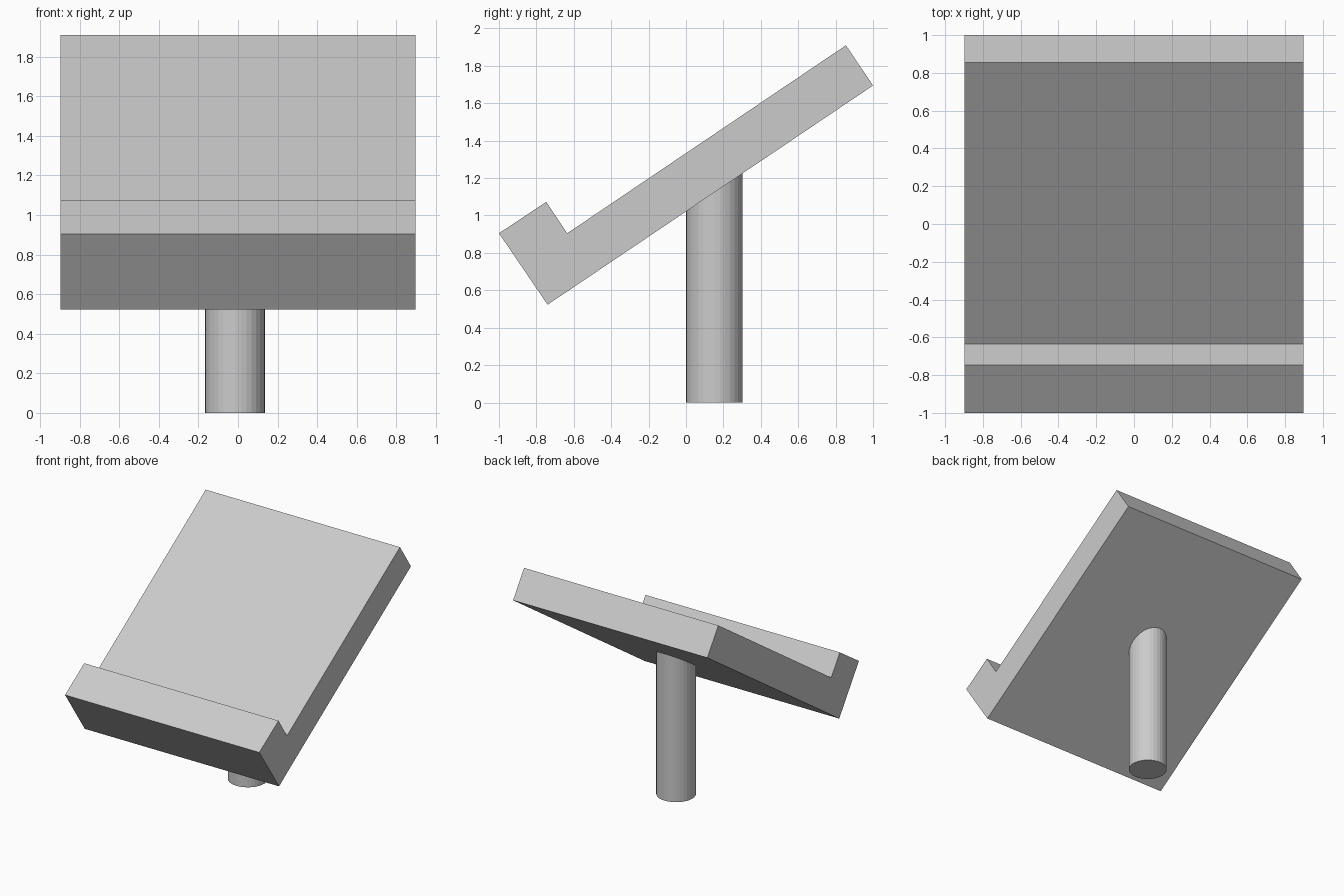
import bpy, bmesh

if "Cube" in bpy.data.objects:
    bpy.data.objects.remove(bpy.data.objects["Cube"])

HALF_W = 0.897
# Side profile (y, z) of the tilted board with its front lip
PROFILE = [(-1, 0.905), (-0.74, 0.523), (1, 1.695),
           (0.855, 1.91), (-0.635, 0.905), (-0.747, 1.073)]


def add_object(name, bm):
    bmesh.ops.recalc_face_normals(bm, faces=bm.faces)
    mesh = bpy.data.meshes.new(name)
    bm.to_mesh(mesh)
    bm.free()
    obj = bpy.data.objects.new(name, mesh)
    bpy.context.collection.objects.link(obj)
    return obj


# Sloped rest board: profile extruded across the width
bm = bmesh.new()
face = bm.faces.new([bm.verts.new((-HALF_W, y, z)) for y, z in PROFILE])
ext = bmesh.ops.extrude_face_region(bm, geom=[face])
moved = [v for v in ext["geom"] if isinstance(v, bmesh.types.BMVert)]
bmesh.ops.translate(bm, verts=moved, vec=(2 * HALF_W, 0, 0))
add_object("sloped_board", bm)

# Post: cylinder whose top is slanted to meet the underside of the board
(y0, z0), (y1, z1) = PROFILE[1], PROFILE[2]
slope = (z1 - z0) / (y1 - y0)
bm = bmesh.new()
bmesh.ops.create_cone(bm, cap_ends=True, segments=32,
                      radius1=0.151, radius2=0.151, depth=1)
bmesh.ops.translate(bm, verts=bm.verts, vec=(-0.015, 0.152, 0.5))
for v in bm.verts:
    if v.co.z > 0.5:
        v.co.z = z0 + slope * (v.co.y - y0) + 0.005
add_object("support_post", bm)
